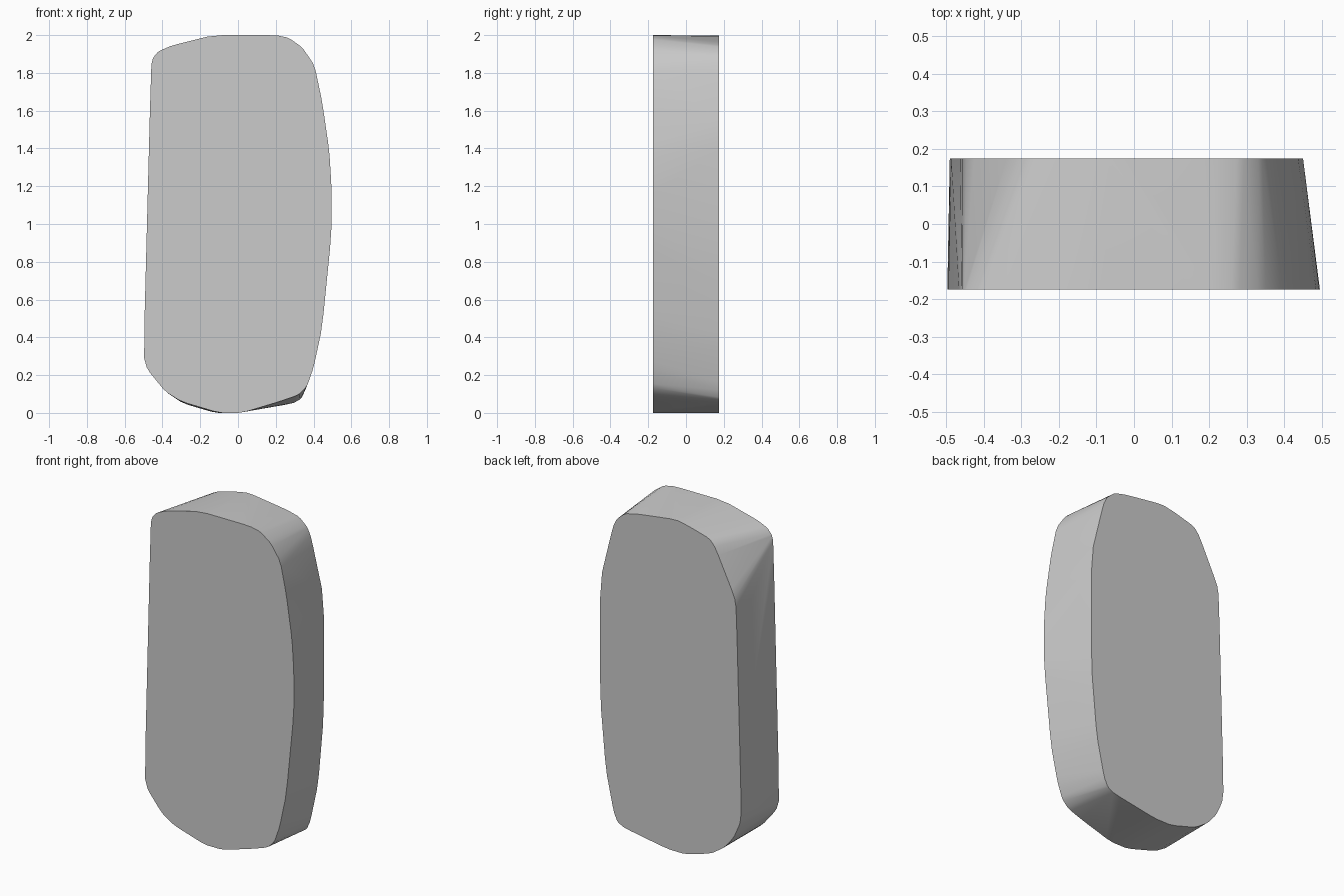
import bpy
import bmesh
import math
from mathutils import Vector

cube = bpy.data.objects.get("Cube")
if cube:
    bpy.data.objects.remove(cube, do_unlink=True)

HALF_DEPTH = 0.175

# Outlines (x, z), clockwise from the upper corner on the -x side
FRONT = [(-.46, 1.84), (-.45, 1.88), (-.42, 1.915), (-.35, 1.945), (-.13, 2),
         (.2, 2), (.27, 1.985), (.34, 1.935), (.405, 1.84), (.445, 1.65),
         (.483, 1.39), (.495, 1.2), (.495, .95), (.445, .45), (.4, .24),
         (.365, .14), (.32, .095), (.22, .06), (.02, 0), (-.1, 0),
         (-.3, .06), (-.385, .113), (-.48, .23), (-.5, .3)]
BACK = [(-.458, 1.57), (-.445, 1.64), (-.319, 1.9), (-.28, 1.945),
        (-.146, 1.982), (-.053, 2), (.206, 1.965), (.285, 1.945),
        (.338, 1.9), (.365, 1.845), (.45, 1.5), (.45, .79), (.412, .37),
        (.36, .13), (.335, .075), (.29, .05), (0, 0), (-.12, 0),
        (-.29, .05), (-.378, .11), (-.44, .185), (-.482, .28), (-.492, .36)]


def round_off(points, cut=0.15):
    """Soften an outline by trimming each of its corners."""
    loop = [Vector(p) for p in points]
    result = []
    for a, b in zip(loop, loop[1:] + loop[:1]):
        result += [a.lerp(b, cut), a.lerp(b, 1 - cut)]
    return result


# Slab: hull stretched between the two flat outlines
bm = bmesh.new()
for outline, y in ((FRONT, -HALF_DEPTH), (BACK, HALF_DEPTH)):
    for p in round_off(outline):
        bm.verts.new((p.x, y, p.y))
bmesh.ops.convex_hull(bm, input=bm.verts[:])
bmesh.ops.dissolve_limit(bm, angle_limit=math.radians(0.3),
                         verts=bm.verts[:], edges=bm.edges[:])
bmesh.ops.recalc_face_normals(bm, faces=bm.faces[:])
mesh = bpy.data.meshes.new("stone_slab")
bm.to_mesh(mesh)
bm.free()
slab = bpy.data.objects.new("stone_slab", mesh)
bpy.context.collection.objects.link(slab)

# Plain grey stone
grey = bpy.data.materials.new("light_grey")
grey.use_nodes = True
colour = (0.6, 0.6, 0.6, 1)
grey.diffuse_color = colour
grey.node_tree.nodes["Principled BSDF"].inputs["Base Color"].default_value = colour
mesh.materials.append(grey)

# Smooth rim, crisp edges around the flat faces
bpy.ops.object.select_all(action='DESELECT')
slab.select_set(True)
bpy.context.view_layer.objects.active = slab
bpy.ops.object.shade_smooth_by_angle(angle=math.radians(30))
